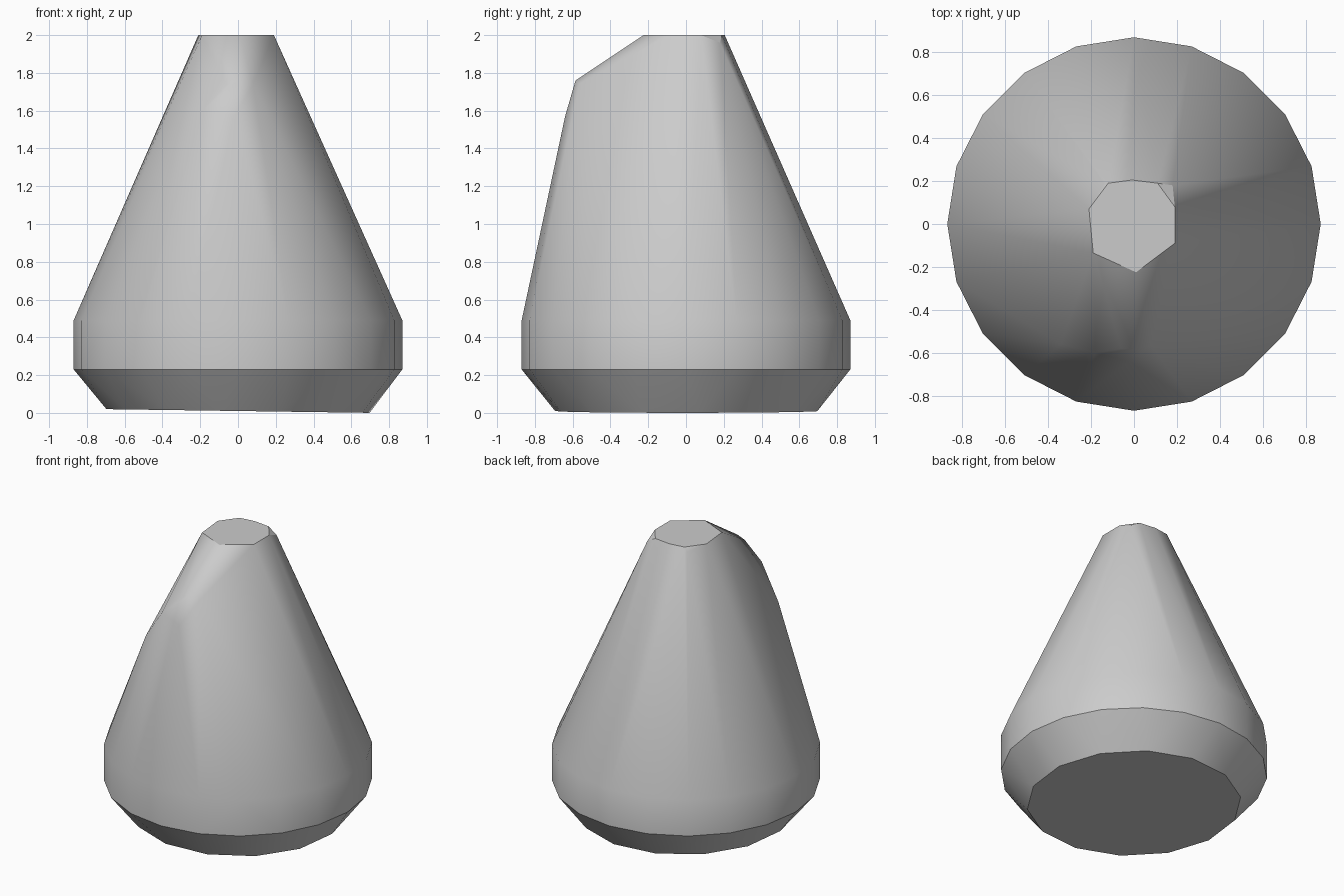
import bpy, bmesh, math

cube = bpy.data.objects.get("Cube")
if cube:
    bpy.data.objects.remove(cube, do_unlink=True)

grey = bpy.data.materials.new("plain grey")
grey.use_nodes = True
colour = (0.6, 0.6, 0.6, 1)
grey.diffuse_color = colour
grey.node_tree.nodes["Principled BSDF"].inputs["Base Color"].default_value = colour


def ring(radius, height, sides, turn=0.0, tilt=0.0):
    """Points of a level or slightly tilted ring."""
    points = []
    for i in range(sides):
        a = turn + math.tau * i / sides
        x, y = radius * math.cos(a), radius * math.sin(a)
        points.append((x, y, height - tilt * x))
    return points


# Foot, shoulder and belly rings
points = ring(0.7, 0.01, 14, 0.1, 0.014)
points += ring(0.87, 0.23, 20, 0.0)
points += ring(0.87, 0.49, 20, 0.0)

# Irregular flat mouth
mouth = [(-0.12, 0.19), (-0.01, 0.205), (0.11, 0.19), (0.19, 0.08),
         (0.19, -0.09), (0.01, -0.225), (-0.19, -0.135), (-0.21, 0.07)]
points += [(x, y, 2.0) for x, y in mouth]
points += [(0.18, 0.18, 1.96), (-0.14, 0.19, 1.97)]

# Lopsided spout at the front
points += [(0.0, -0.585, 1.76), (0.08, -0.565, 1.74), (-0.06, -0.58, 1.74),
           (-0.18, -0.6, 1.61), (-0.02, -0.64, 1.57), (-0.34, -0.56, 1.38)]

# Wrap all the points in one tight skin
bm = bmesh.new()
for p in points:
    bm.verts.new(p)
hull = bmesh.ops.convex_hull(bm, input=bm.verts[:])
spare = {g for g in hull["geom_interior"] + hull["geom_unused"]
         if isinstance(g, bmesh.types.BMVert)}
bmesh.ops.delete(bm, geom=list(spare), context="VERTS")
bmesh.ops.dissolve_limit(bm, angle_limit=math.radians(0.5),
                         verts=bm.verts[:], edges=bm.edges[:])
bmesh.ops.recalc_face_normals(bm, faces=bm.faces[:])

# Smooth sides, with crisp edges around the mouth and the foot
for face in bm.faces:
    face.smooth = True
for edge in bm.edges:
    z = sum(v.co.z for v in edge.verts) / 2
    crisp = z < 0.3 or z > 1.98
    if crisp and edge.calc_face_angle(0) > math.radians(28):
        edge.smooth = False

mesh = bpy.data.meshes.new("pouring_vessel")
bm.to_mesh(mesh)
bm.free()
mesh.materials.append(grey)
vessel = bpy.data.objects.new("pouring_vessel", mesh)
bpy.context.collection.objects.link(vessel)
